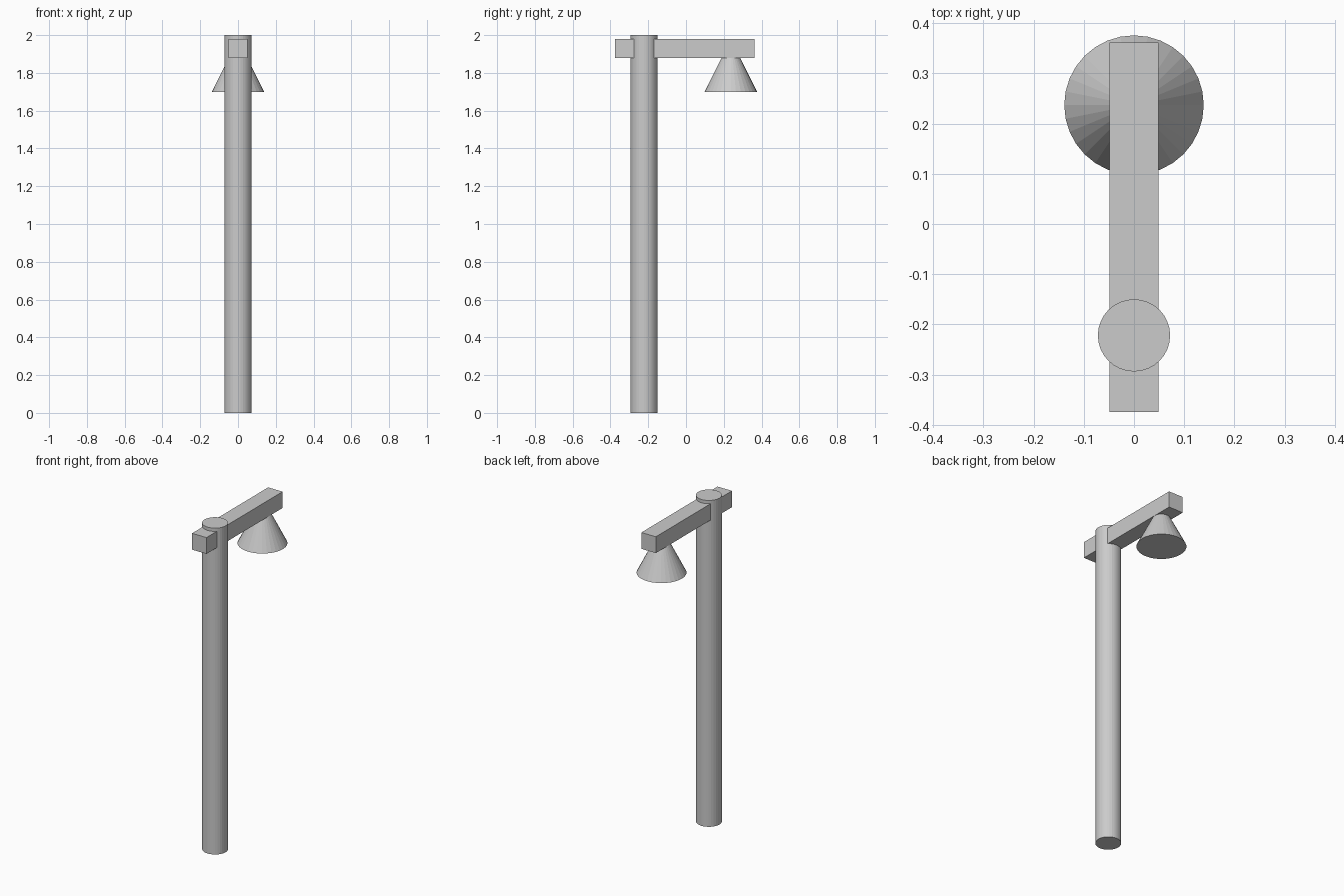
import bpy

if "Cube" in bpy.data.objects:
    bpy.data.objects.remove(bpy.data.objects["Cube"])

SIDES = 32


def round_part(name, r_bottom, r_top, y, z0, z1):
    """Upright cylinder or tapered cone between two heights."""
    bpy.ops.mesh.primitive_cone_add(vertices=SIDES, radius1=r_bottom, radius2=r_top,
                                    depth=z1 - z0, location=(0, y, (z0 + z1) / 2))
    bpy.context.object.name = name
    return bpy.context.object


def box(name, low, high):
    """Box between two opposite corners."""
    bpy.ops.mesh.primitive_cube_add(size=1, location=[(a + b) / 2 for a, b in zip(low, high)])
    obj = bpy.context.object
    obj.name = name
    obj.scale = [b - a for a, b in zip(low, high)]
    bpy.ops.object.transform_apply(location=False, rotation=False, scale=True)
    return obj


# Upright post
round_part("post", 0.072, 0.072, -0.222, 0, 2)

# Crossbar running through the post
box("arm", (-0.049, -0.375, 1.88), (0.049, 0.362, 1.98))

# Lamp shade hanging under the arm, its top set slightly into the arm
round_part("lamp_shade", 0.139, 0.046, 0.237, 1.70, 1.886)
